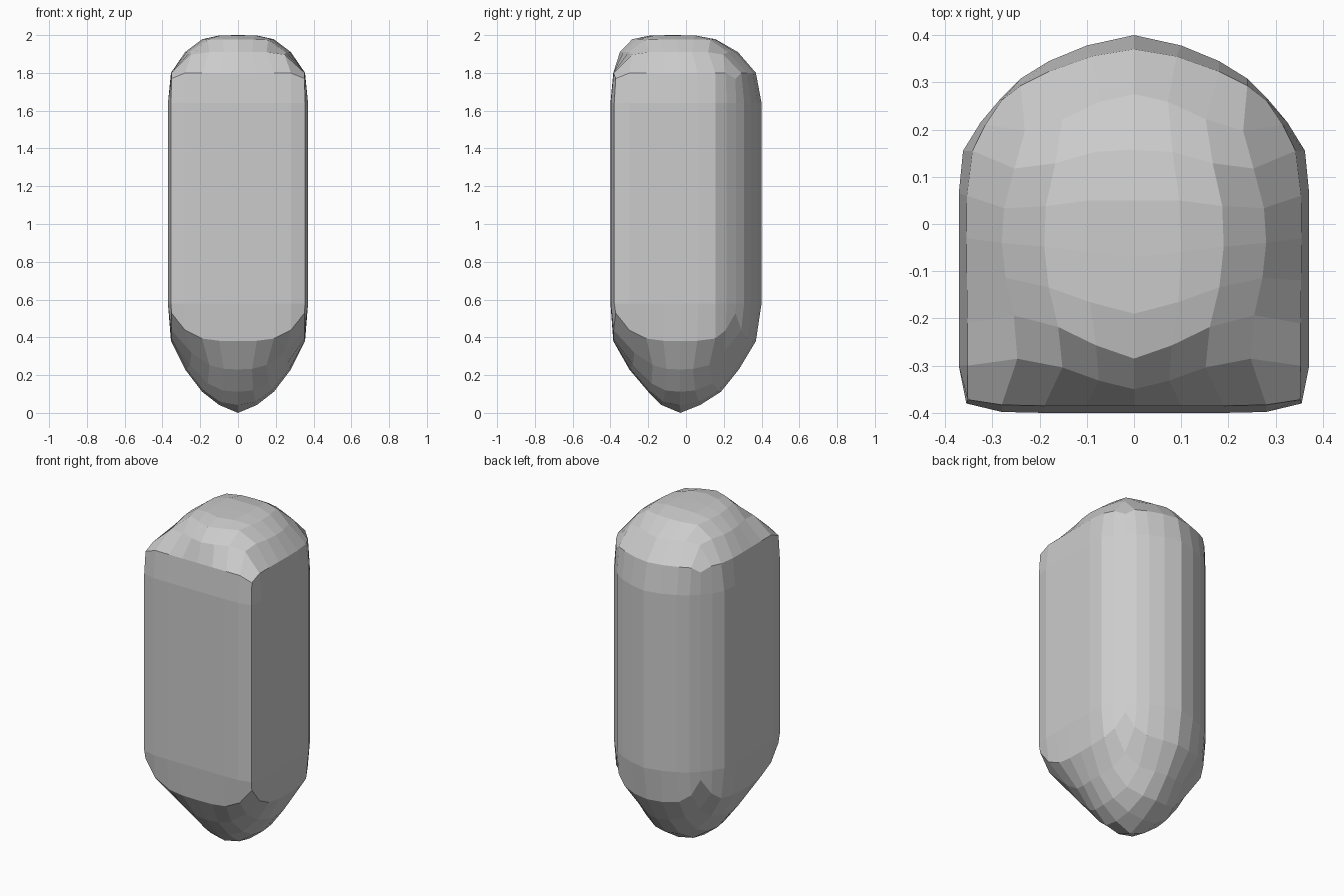
import bpy
import bmesh

cube = bpy.data.objects.get("Cube")
if cube:
    bpy.data.objects.remove(cube, do_unlink=True)

N = 8  # cells along each side of a cap
# Half outlines from front middle round the left side to back middle
WALL = [(0, -.4), (.1, -.4), (.19, -.4), (.28, -.398), (.355, -.38), (.371, -.3),
        (.371, -.21), (.371, -.12), (.371, -.03), (.371, .065), (.362, .155),
        (.325, .215), (.283, .265), (.24, .308), (.18, .345), (.1, .378), (0, .4)]
RIM = [(0, -.385), (.1, -.385), (.19, -.385), (.28, -.383), (.352, -.372), (.353, -.3),
       (.353, -.21), (.354, -.12), (.355, -.03), (.354, .06), (.342, .155),
       (.315, .21), (.28, .262), (.24, .293), (.18, .323), (.09, .355), (0, .37)]
CENTRE_X = [0, .1, .19, .28, .355]
TOP_Y = [-.385, -.35, -.285, -.19, -.07, .05, .157, .275, .37]
TIP_Y = [-.385, -.3, -.2, -.13, -.03, .075, .185, .28, .37]
TOP_DROP = [0, .002, .022, .09, .2]
TIP_RISE = [0, .042, .112, .23, .38]


def cap_point(i, j, centre_y):
    """Blend the rim and the two centre lines over one quarter of a cap."""
    a, sign = abs(i - 4), 1 if i >= 4 else -1
    s, t = a / 4, abs(j - 4) / 4
    end = RIM[a] if j < 4 else RIM[16 - a]
    corner = RIM[4] if j < 4 else RIM[12]
    side, mid = RIM[4 + j], RIM[8]
    near = (CENTRE_X[a], centre_y[4] * (1 - s) + mid[1] * s)
    core = (0, centre_y[4])
    centre = (0, centre_y[j])
    tail = RIM[0] if j < 4 else RIM[16]
    p = []
    for k in (0, 1):
        flat = ((1 - s) * ((1 - t) * core[k] + t * tail[k])
                + s * ((1 - t) * mid[k] + t * corner[k]))
        p.append((1 - t) * near[k] + t * end[k]
                 + (1 - s) * centre[k] + s * side[k] - flat)
    # Pull the quarter's inside in for a domed layout
    u2, v2 = s * s, t * t
    p[0] *= 1 - 1.1 * v2 * (1 - v2) * (1 - u2)
    p[1] = -.04 + (p[1] + .04) * (1 - 1.1 * u2 * (1 - u2) * (1 - v2))
    return p[0] * sign, p[1]


def add_cap(bm, centre_y, profile, power, base, direction):
    grid = []
    for j in range(N + 1):
        row = []
        for i in range(N + 1):
            f, g = profile[abs(i - 4)], profile[abs(j - 4)]
            z = base + direction * (f ** power + g ** power) ** (1 / power)
            row.append(bm.verts.new((*cap_point(i, j, centre_y), z)))
        grid.append(row)
    for j in range(N):
        for i in range(N):
            bm.faces.new((grid[j][i], grid[j][i + 1], grid[j + 1][i + 1], grid[j + 1][i]))
    # Rim loop from front middle, anticlockwise
    return (grid[0][4:] + [r[N] for r in grid[1:]] + grid[N][N - 1::-1]
            + [r[0] for r in grid[N - 1:0:-1]] + grid[0][:4])


def add_ring(bm, z):
    loop = WALL + [(-x, y) for x, y in WALL[-2:0:-1]]
    return [bm.verts.new((x, y, z)) for x, y in loop]


def bridge(bm, low, high):
    for k in range(len(low)):
        n = (k + 1) % len(low)
        bm.faces.new((low[k], low[n], high[n], high[k]))


# Body: pointed lower cap, straight walls, domed upper cap
bm = bmesh.new()
loops = [add_cap(bm, TIP_Y, TIP_RISE, 2.1, 0, 1),
         add_ring(bm, .58), add_ring(bm, 1.64),
         add_cap(bm, TOP_Y, TOP_DROP, 5, 2, -1)]
for low, high in zip(loops, loops[1:]):
    bridge(bm, low, high)
bmesh.ops.recalc_face_normals(bm, faces=bm.faces[:])
mesh = bpy.data.meshes.new("body")
bm.to_mesh(mesh)
bm.free()

grey = bpy.data.materials.new("plain_grey")
grey.use_nodes = True
colour = (.6, .6, .6, 1)
grey.diffuse_color = colour
grey.node_tree.nodes["Principled BSDF"].inputs["Base Color"].default_value = colour
mesh.materials.append(grey)
body = bpy.data.objects.new("body", mesh)
bpy.context.collection.objects.link(body)
